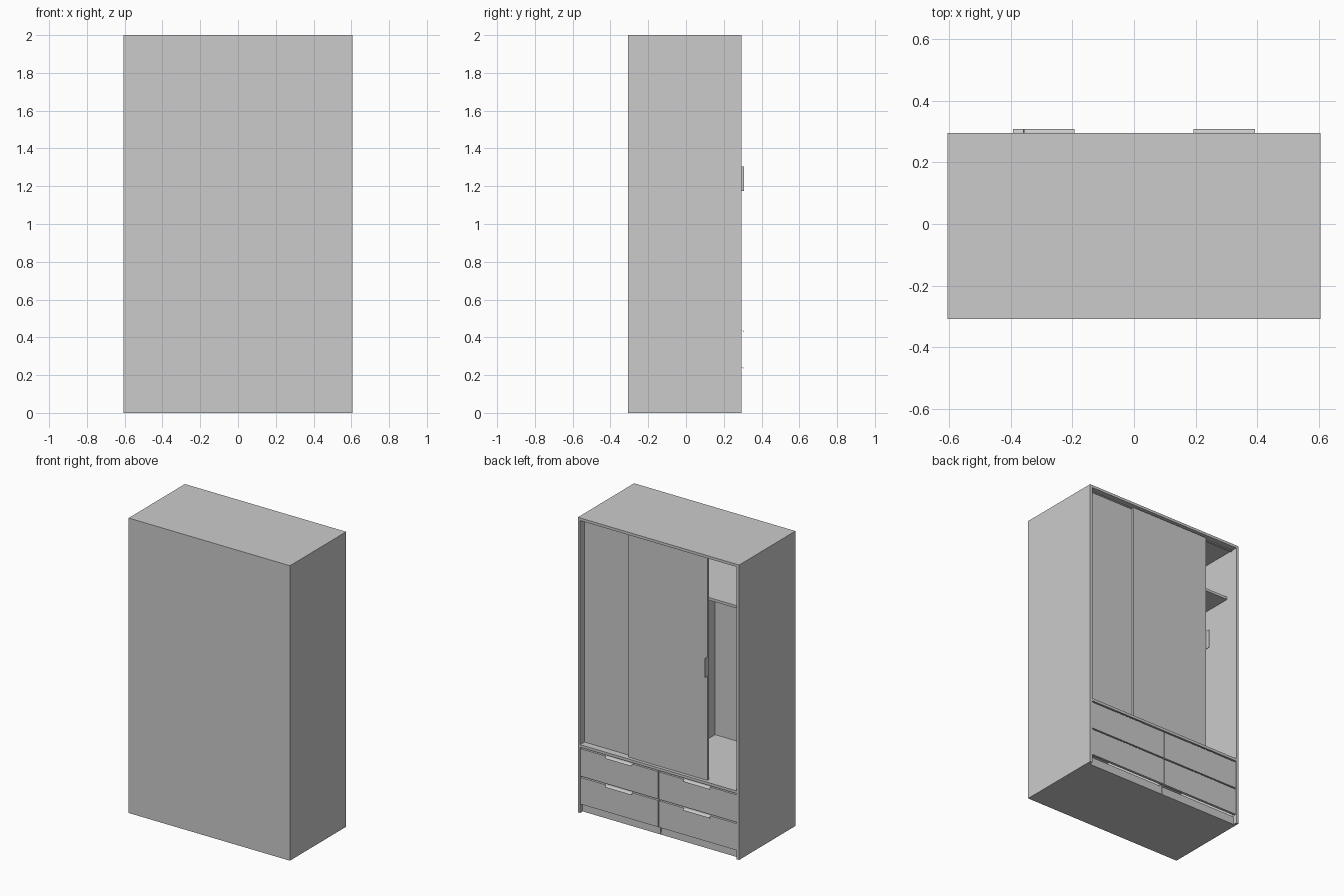
import bpy, bmesh, math

if "Cube" in bpy.data.objects:
    bpy.data.objects.remove(bpy.data.objects["Cube"])

def box(name, x, y, z, bevel=0.0):
    """Axis-aligned box from (min, max) ranges."""
    bm = bmesh.new()
    bmesh.ops.create_cube(bm, size=1)
    for v in bm.verts:
        v.co = [r[0] + (c + 0.5) * (r[1] - r[0]) for c, r in zip(v.co, (x, y, z))]
    me = bpy.data.meshes.new(name)
    bm.to_mesh(me)
    bm.free()
    ob = bpy.data.objects.new(name, me)
    bpy.context.collection.objects.link(ob)
    if bevel:
        m = ob.modifiers.new("bevel", 'BEVEL')
        m.width, m.segments = bevel, 2
    return ob

def lip_handle(name, x0, x1, z):
    """Thin curved pull hooked over the top edge of a drawer front."""
    n, r, t = 6, 0.012, 0.0015
    outer = [(0.276, z)] + [(0.296 + r * math.sin(a), z - r + r * math.cos(a))
             for a in (i * math.pi / 2 / n for i in range(n + 1))]
    inner = [(0.276, z - t)] + [(0.296 + (r - t) * math.sin(a), z - r + (r - t) * math.cos(a))
             for a in (i * math.pi / 2 / n for i in range(n + 1))]
    bm = bmesh.new()
    face = bm.faces.new([bm.verts.new((x0, y, h)) for y, h in outer + inner[::-1]])
    ext = bmesh.ops.extrude_face_region(bm, geom=[face])
    bmesh.ops.translate(bm, vec=(x1 - x0, 0, 0),
                        verts=[v for v in ext['geom'] if isinstance(v, bmesh.types.BMVert)])
    bmesh.ops.recalc_face_normals(bm, faces=bm.faces)
    me = bpy.data.meshes.new(name)
    bm.to_mesh(me)
    bm.free()
    bpy.context.collection.objects.link(bpy.data.objects.new(name, me))

W, T = 0.605, 0.018            # half width, board thickness
B, F = -0.308, 0.295           # back and front of the carcass
I = W - T                      # inner half width

# Carcass
for side, s in (("left", -1), ("right", 1)):
    box(side + "_side_panel", sorted((s * W, s * I)), (B, F), (0, 2))
box("top_panel", (-I, I), (B, F), (2 - T, 2))
box("back_panel", (-I, I), (B, B + 0.008), (0, 2 - T))
box("bottom_panel", (-I, I), (B + 0.008, 0.267), (0, T))
box("deck_panel", (-I, I), (B + 0.008, F), (0.445, 0.463))

# Interior: hat shelf and centre dividers
box("upper_shelf", (-I, I), (B + 0.008, 0.205), (1.65, 1.668))
box("hanging_divider", (-T / 2, T / 2), (B + 0.008, 0.205), (0.463, 1.65))
box("drawer_divider", (-T / 2, T / 2), (B + 0.008, 0.262), (T, 0.445))

# Sliding doors on two tracks, with an edge pull
box("top_track", (-I, I), (0.24, 0.258), (1.976, 1.982))
box("rear_door", (-0.006, 0.585), (0.238, 0.254), (0.466, 1.976))
box("front_door", (-0.355, 0.236), (0.262, 0.278), (0.466, 1.976))
box("door_handle", (-0.360, -0.355), (0.264, 0.308), (1.175, 1.305), 0.002)

# Drawers, lip handles and recessed plinth
for side, s in (("left", -1), ("right", 1)):
    xr = sorted((s * 0.003, s * (I - 0.003)))
    xm = s * 0.293
    for row, z0, z1 in (("upper", 0.250, 0.436), ("lower", 0.060, 0.241)):
        box(f"{row}_{side}_drawer_front", xr, (0.277, F - 0.001), (z0, z1))
        lip_handle(f"{row}_{side}_drawer_handle", xm - 0.1, xm + 0.1, z1 + 0.0015)
    box(side + "_plinth", sorted((s * 0.002, s * I)), (0.252, 0.268), (0, 0.055))
